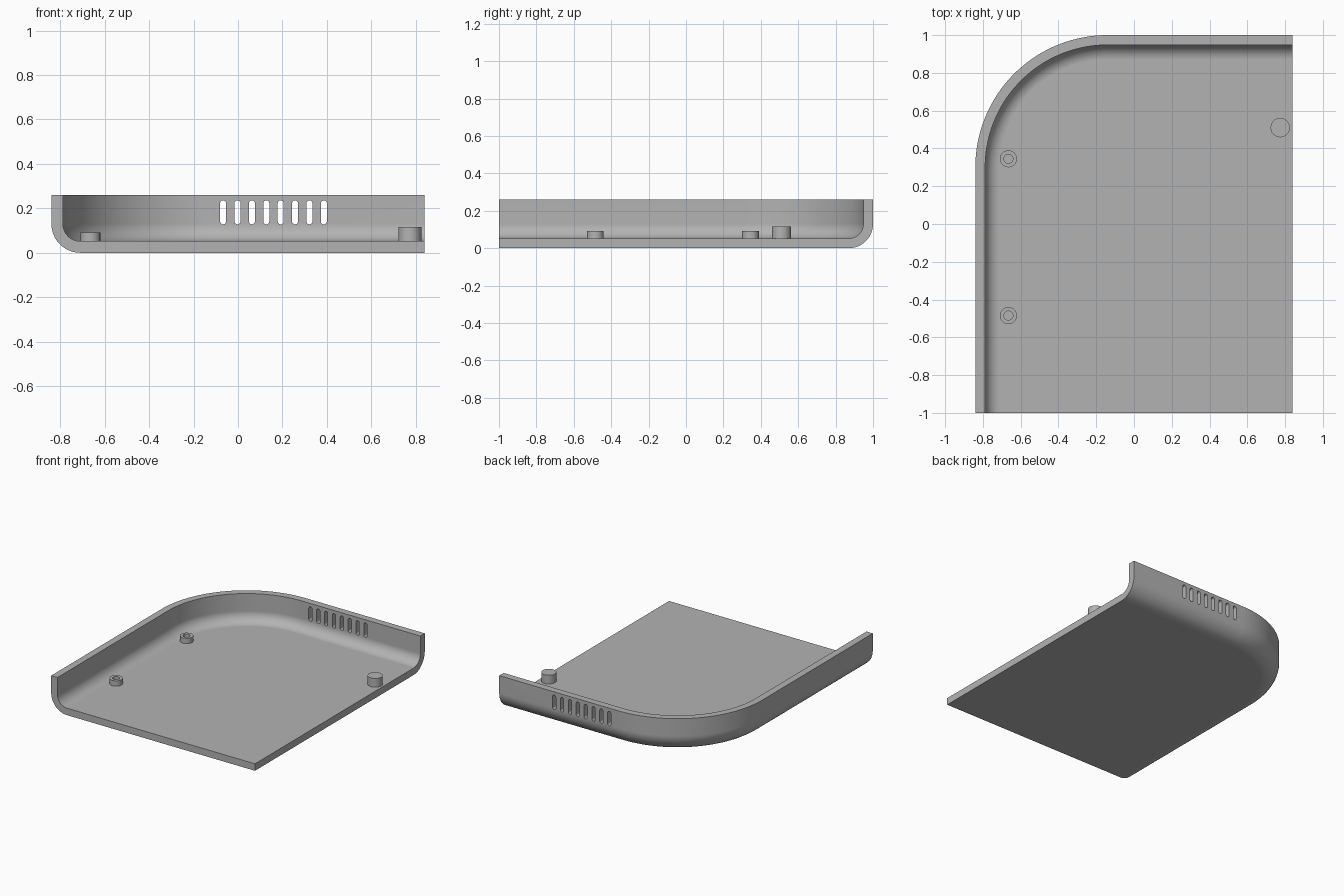
import bpy, bmesh
from math import sin, cos, pi, radians

cube = bpy.data.objects.get("Cube")
if cube:
    bpy.data.objects.remove(cube, do_unlink=True)

HX, HY, TOP = 0.84, 1.0, 0.26      # half sizes and wall height
CORNER, FILLET = 0.70, 0.13        # plan corner and outer bottom edge radii
WALL = 0.052

grey = bpy.data.materials.new("grey plastic")
grey.use_nodes = True
colour = (0.45, 0.45, 0.45, 1)
grey.diffuse_color = colour
grey.node_tree.nodes["Principled BSDF"].inputs["Base Color"].default_value = colour


def make_object(name, bm):
    bmesh.ops.recalc_face_normals(bm, faces=bm.faces)
    mesh = bpy.data.meshes.new(name)
    bm.to_mesh(mesh)
    bm.free()
    mesh.materials.append(grey)
    obj = bpy.data.objects.new(name, mesh)
    bpy.context.collection.objects.link(obj)
    return obj


def smooth(obj):
    bpy.ops.object.select_all(action='DESELECT')
    obj.select_set(True)
    bpy.context.view_layer.objects.active = obj
    bpy.ops.object.shade_smooth_by_angle(angle=radians(30))
    obj.modifiers.new("flat_normals", 'WEIGHTED_NORMAL').keep_sharp = True


def lathe(name, profile, x, y, steps=40):
    """Spin a list of (radius, z) points into a solid."""
    bm = bmesh.new()
    verts = [bm.verts.new((r, 0, z)) for r, z in profile]
    edges = [bm.edges.new(pair) for pair in zip(verts, verts[1:])]
    bmesh.ops.spin(bm, geom=verts + edges, cent=(0, 0, 0), axis=(0, 0, 1),
                   angle=2 * pi, steps=steps)
    bmesh.ops.remove_doubles(bm, verts=bm.verts, dist=1e-4)
    bmesh.ops.translate(bm, verts=bm.verts, vec=(x, y, 0))
    smooth(make_object(name, bm))


# Tray shell: wall section as (inset, z), swept round the left-hand corner
quarter = [pi / 2 * i / 12 for i in range(13)]
inner = FILLET - WALL
section = [(FILLET - FILLET * sin(a), FILLET - FILLET * cos(a)) for a in quarter]
section += [(0, TOP), (WALL, TOP)]
section += [(FILLET - inner * cos(a), FILLET - inner * sin(a)) for a in quarter]

# Path stations: point and outward direction
cx, cy = CORNER - HX, HY - CORNER
path = [(-HX, -HY, -1, 0)]
for i in range(49):
    a = pi - pi / 2 * i / 48
    path.append((cx + CORNER * cos(a), cy + CORNER * sin(a), cos(a), sin(a)))
path.append((HX, HY, 0, 1))

bm = bmesh.new()
rows = [[bm.verts.new((x - nx * d, y - ny * d, z)) for d, z in section]
        for x, y, nx, ny in path]
for r, s in zip(rows, rows[1:]):
    for j in range(len(section) - 1):
        bm.faces.new((r[j], r[j + 1], s[j + 1], s[j]))
under = bm.verts.new((HX, -HY, 0))
over = bm.verts.new((HX, -HY, WALL))
bm.faces.new([r[0] for r in rows] + [under])       # underside
bm.faces.new([r[-1] for r in rows] + [over])       # floor
bm.faces.new(rows[0] + [over, under])              # open front edge
bm.faces.new(rows[-1] + [over, under])             # open side edge
tray = make_object("tray_shell", bm)

# Vent slots: rounded upright slots cut through the back wall
bm = bmesh.new()
radius, low, high = 0.0135, 0.128, 0.236
for k in range(8):
    x = -0.067 + 0.0648 * k
    ring = []
    for start, z in ((0, high - radius), (pi, low + radius)):
        for i in range(13):
            a = start + pi * i / 12
            ring.append((x + radius * cos(a), z + radius * sin(a)))
    front = [bm.verts.new((px, HY - 0.15, pz)) for px, pz in ring]
    face = bm.faces.new(front)
    new = bmesh.ops.extrude_face_region(bm, geom=[face])["geom"]
    bmesh.ops.translate(bm, vec=(0, 0.3, 0),
                        verts=[v for v in new if isinstance(v, bmesh.types.BMVert)])
cutter = make_object("vent_cutter", bm)
cutter.hide_render = True
cut = tray.modifiers.new("vents", 'BOOLEAN')
cut.operation, cut.solver, cut.object = 'DIFFERENCE', 'EXACT', cutter
bpy.context.view_layer.objects.active = tray
bpy.ops.object.modifier_apply(modifier="vents")
bpy.data.objects.remove(cutter, do_unlink=True)
smooth(tray)

# Hollow screw bosses and the solid support post
base = WALL - 0.01
for name, y in (("rear_screw_boss", 0.345), ("front_screw_boss", -0.485)):
    lathe(name, [(0.045, base), (0.045, 0.092), (0.024, 0.092),
                 (0.024, WALL + 0.002), (0, WALL + 0.002)], -0.665, y)
lathe("support_post", [(0.051, base), (0.051, 0.117), (0, 0.117)], 0.774, 0.51)
